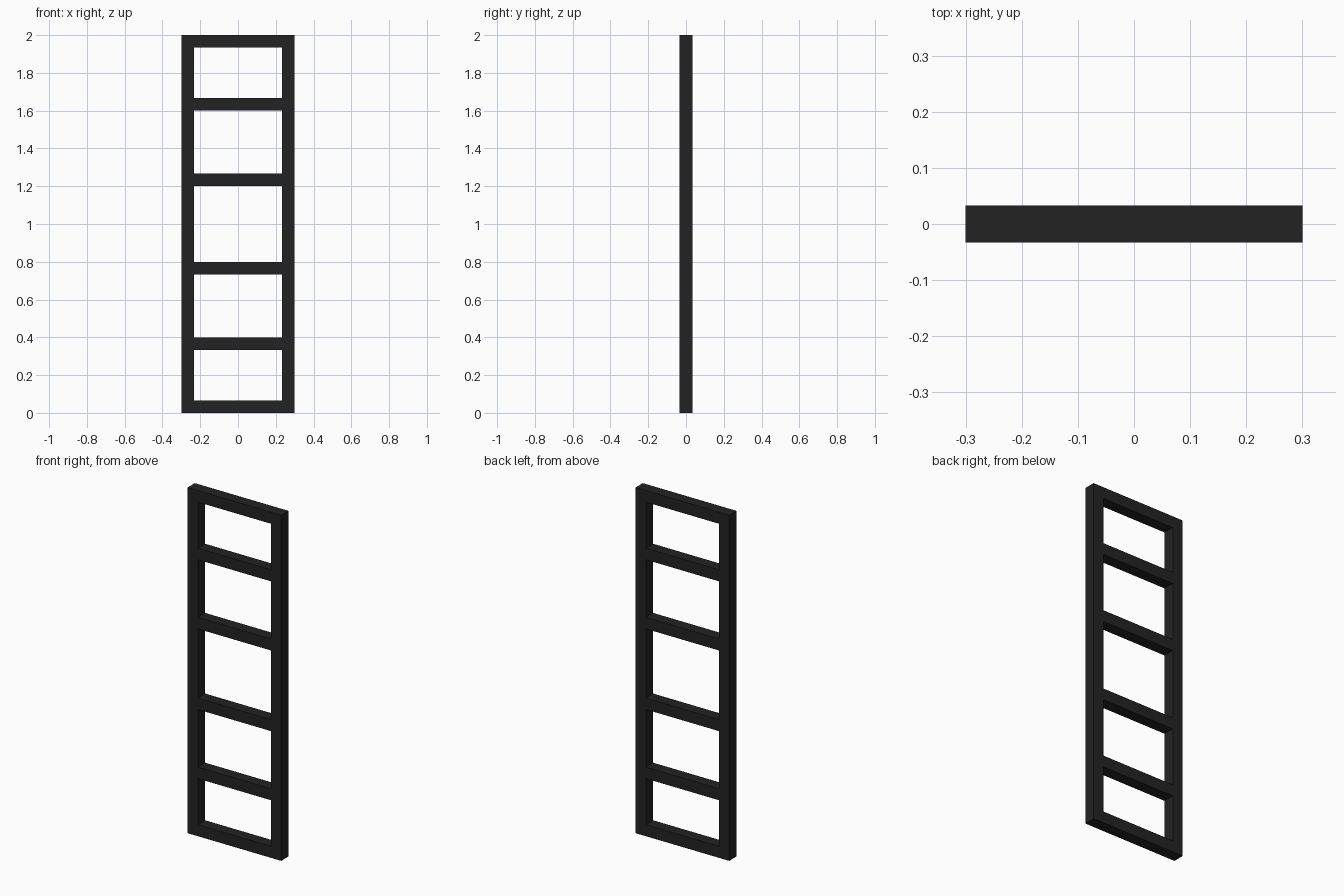
import bpy

if "Cube" in bpy.data.objects:
    bpy.data.objects.remove(bpy.data.objects["Cube"], do_unlink=True)

W, H, T = 0.6, 2.0, 1 / 15      # frame width, height and bar thickness

# Single dark finish
black = bpy.data.materials.new("matte black")
black.use_nodes = True
color = (0.0165, 0.0165, 0.0165, 1)
black.diffuse_color = color
bsdf = next(n for n in black.node_tree.nodes if n.type == 'BSDF_PRINCIPLED')
bsdf.inputs["Base Color"].default_value = color
bsdf.inputs["Roughness"].default_value = 0.7


def bar(name, size, location):
    bpy.ops.mesh.primitive_cube_add(size=1, location=location)
    ob = bpy.context.object
    ob.name = name
    ob.scale = size
    bpy.ops.object.transform_apply(location=False, rotation=False, scale=True)
    ob.data.materials.append(black)
    return ob


# Full-height uprights
for side, s in (("left", 1), ("right", -1)):
    bar(side + "_upright", (T, T, H), (s * (W - T) / 2, 0, H / 2))

# End rails and rungs fitted between the uprights, mirrored about mid height
for name, base in (("end_rail", 0), ("outer_rung", 1 / 3), ("inner_rung", 11 / 15)):
    z = base + T / 2
    bar("lower_" + name, (W - 2 * T, T, T), (0, 0, z))
    bar("upper_" + name, (W - 2 * T, T, T), (0, 0, H - z))
